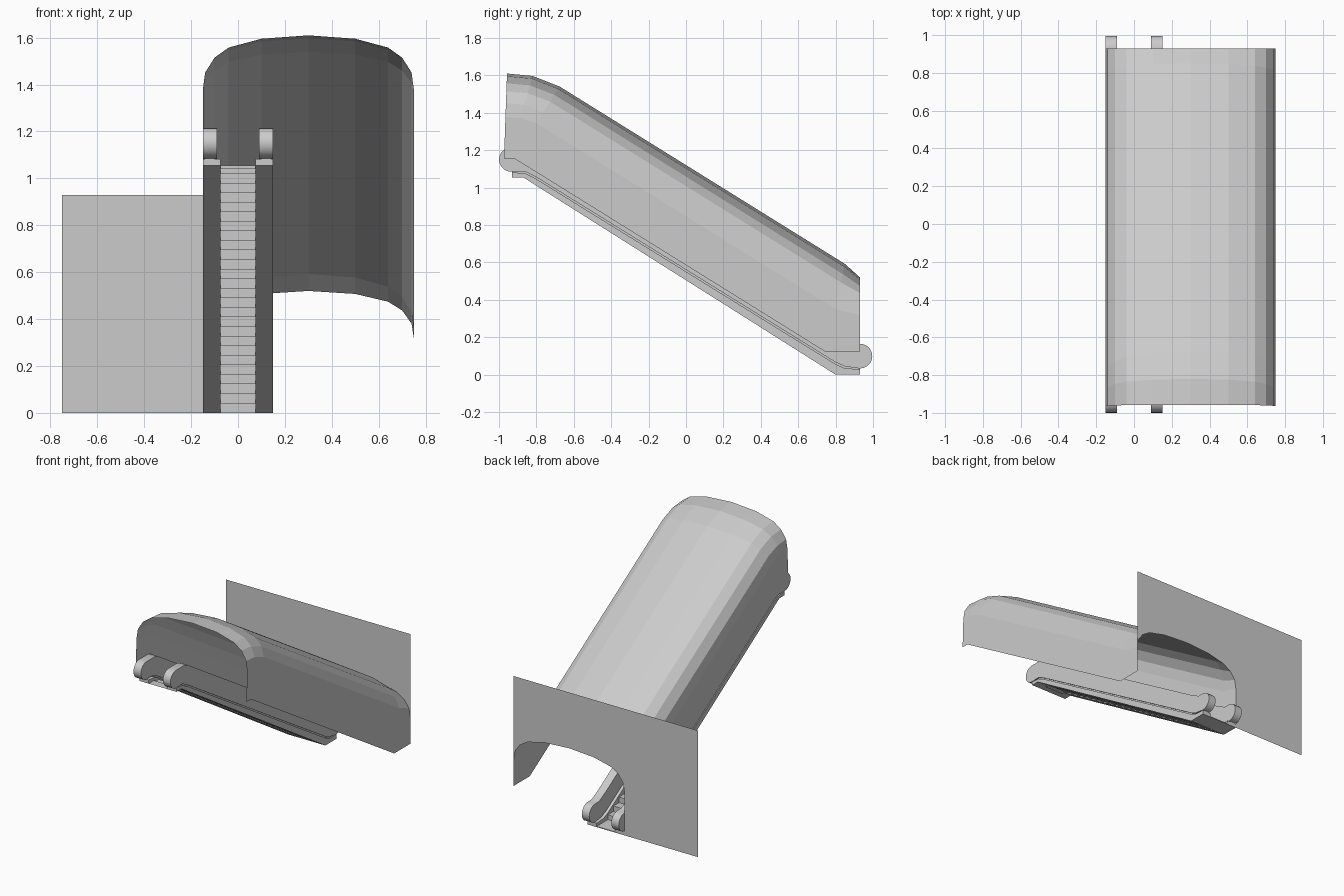
import bpy, bmesh, math

if "Cube" in bpy.data.objects:
    bpy.data.objects.remove(bpy.data.objects["Cube"])

END_Y = 0.93


def make_object(name, verts, faces, smooth=None):
    me = bpy.data.meshes.new(name)
    me.from_pydata(verts, [], faces)
    me.update()
    ob = bpy.data.objects.new(name, me)
    bpy.context.collection.objects.link(ob)
    if smooth:
        bpy.ops.object.select_all(action='DESELECT')
        ob.select_set(True)
        bpy.context.view_layer.objects.active = ob
        bpy.ops.object.shade_smooth_by_angle(angle=math.radians(smooth))
    return ob


def side_solid(name, profile, x0, x1, smooth=None):
    """Extrude a closed (y, z) profile between x0 and x1."""
    n = len(profile)
    verts = [(x, y, z) for x in (x0, x1) for y, z in profile]
    faces = [tuple(range(n)), tuple(range(2 * n - 1, n - 1, -1))]
    faces += [(i, i + n, (i + 1) % n + n, (i + 1) % n) for i in range(n)]
    ob = make_object(name, verts, faces)
    bm = bmesh.new()
    bm.from_mesh(ob.data)
    bmesh.ops.recalc_face_normals(bm, faces=bm.faces)
    bm.to_mesh(ob.data)
    bm.free()
    if smooth:
        bpy.ops.object.select_all(action='DESELECT')
        ob.select_set(True)
        bpy.context.view_layer.objects.active = ob
        bpy.ops.object.shade_smooth_by_angle(angle=math.radians(smooth))
    return ob


def arc(cy, cz, r, a0, a1, n=10):
    return [(cy + r * math.cos(math.radians(a0 + (a1 - a0) * i / n)),
             cz + r * math.sin(math.radians(a0 + (a1 - a0) * i / n)))
            for i in range(n + 1)]


# Arched tunnel: half section as (offset from centre, height fraction)
half = [(0.45, 0.0), (0.45, 0.49), (0.44, 0.65), (0.40, 0.79), (0.34, 0.885),
        (0.20, 0.968)]
section = [(0.3 - o, f) for o, f in half] + [(0.3, 1.0)]
section += [(0.3 + o, f) for o, f in reversed(half)]

# Stations along the tunnel: foot (y, z) and crown (y, z)
stations = [((-0.973, 1.157), (-0.957, 1.61)),
            ((-0.945, 1.157), (-0.82, 1.597)),
            ((-0.92, 1.157), (-0.675, 1.54)),
            ((0.744, 0.123), (0.85, 0.592)),
            ((END_Y, 0.123), (END_Y, 0.52))]
verts = [(x, b[0] + (t[0] - b[0]) * f, b[1] + (t[1] - b[1]) * f)
         for b, t in stations for x, f in section]
m = len(section)
faces = [(s * m + i, s * m + i + 1, (s + 1) * m + i + 1, (s + 1) * m + i)
         for s in range(len(stations) - 1) for i in range(m - 1)]
make_object("tunnel_shell", verts, faces)

# End wall with the tunnel mouth cut out of it
mouth = verts[-m:-1]
outline = [(-0.75, END_Y, 0), (-0.15, END_Y, 0)] + mouth
outline += [(0.75, END_Y, 0.93), (-0.75, END_Y, 0.93)]
make_object("end_wall", outline, [tuple(range(len(outline)))])

# Side profiles of the escalator
gap_line = [(-0.93, 1.086), (-0.86, 1.08), (-0.80, 1.05),
            (0.80, 0.06), (0.85, 0.038), (END_Y, 0.033)]
truss = [(-0.93, 1.055), (-0.87, 1.055), (-0.80, 1.01), (0.80, 0), (END_Y, 0)]
truss += [(y, z - 0.004) for y, z in reversed(gap_line)]
rail = [(y, z + 0.006) for y, z in gap_line[1:-1]]
rail += arc(0.93, 0.099, 0.066, -90, 90)
rail += [(0.88, 0.167), (0.80, 0.21), (-0.80, 1.203), (-0.83, 1.214)]
rail += arc(-0.935, 1.15, 0.065, 90, 270)
strip = [(y, z - 0.006) for y, z in gap_line]
strip += [(y, z + 0.012) for y, z in reversed(gap_line)]

for side, s in (("left", -1), ("right", 1)):
    side_solid(side + "_truss", truss, s * 0.075, s * 0.15)
    side_solid(side + "_balustrade", rail, s * 0.09, s * 0.15, 30)
    side_solid(side + "_gap_strip", strip, s * 0.10, s * 0.14)

# Steps: one zigzag sheet between the trusses
path = [(-0.93, 1.055), (-0.87, 1.055), (-0.87, 1.04), (-0.81, 1.04), (-0.81, 1.02)]
n = 25
for i in range(1, n + 1):
    y = -0.81 + 1.61 * i / n
    path += [(y, 1.02 * (1 - (i - 1) / n)), (y, 1.02 * (1 - i / n))]
path.append((END_Y, 0.0))
k = len(path)
verts = [(x, y, z) for x in (-0.075, 0.075) for y, z in path]
make_object("steps", verts, [(i, i + k, i + k + 1, i + 1) for i in range(k - 1)])
# Floor plate under the lower landing
side_solid("lower_floor_plate", [(0.80, 0), (END_Y, 0), (END_Y, 0.006), (0.80, 0.006)],
           -0.075, 0.075)
